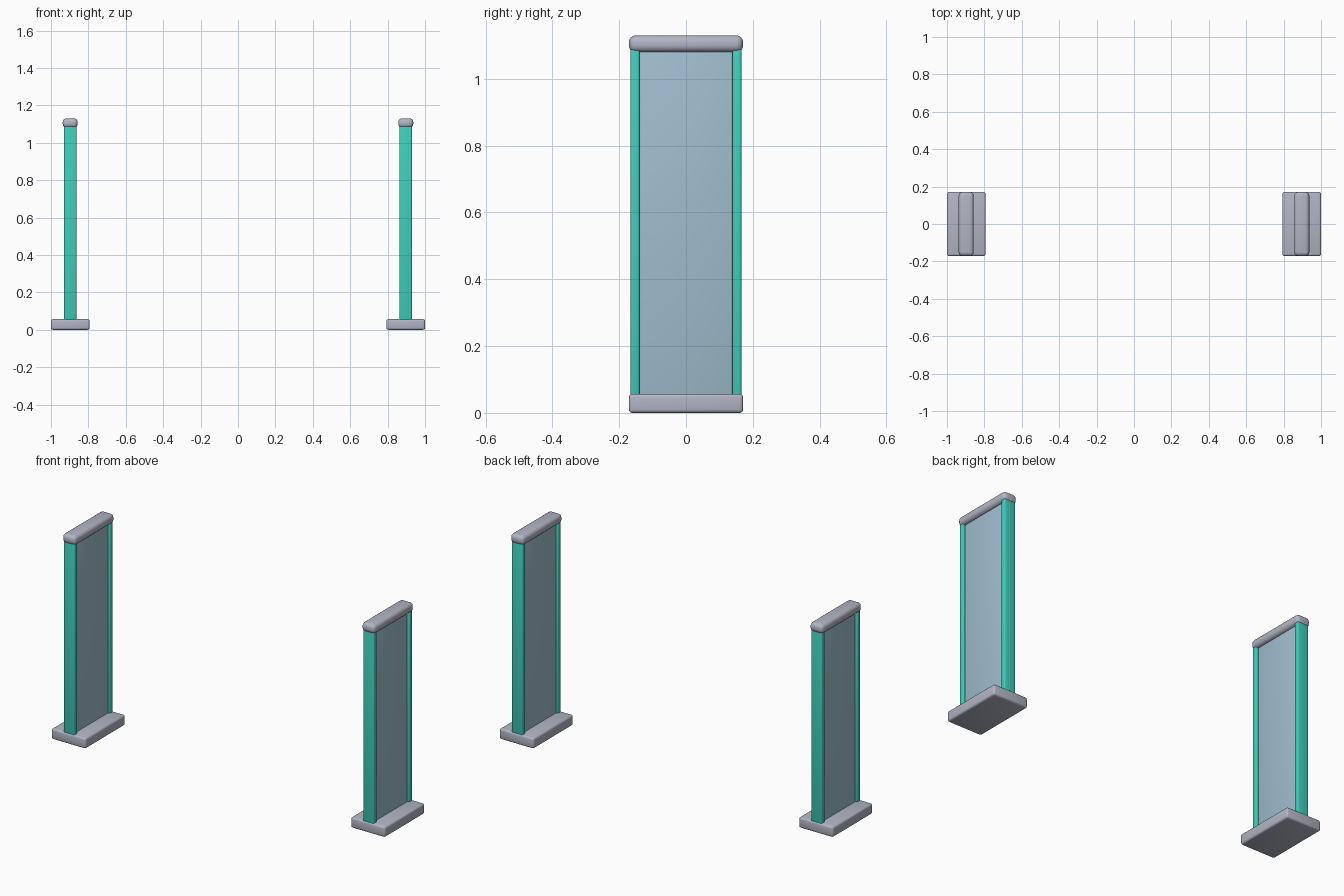
import bpy

if "Cube" in bpy.data.objects:
    bpy.data.objects.remove(bpy.data.objects["Cube"])


def material(name, rgb):
    m = bpy.data.materials.new(name)
    m.diffuse_color = (*rgb, 1)
    m.use_nodes = True
    m.node_tree.nodes["Principled BSDF"].inputs["Base Color"].default_value = m.diffuse_color
    return m


grey = material("pale grey", (0.445, 0.462, 0.552))
teal = material("teal", (0.051, 0.62, 0.50))
glass = material("pale blue glass", (0.352, 0.515, 0.624))


def rounded_box(name, lo, hi, radius, mat, segments=3):
    """Box between two corners with rounded edges."""
    bpy.ops.mesh.primitive_cube_add(
        size=1, location=[(a + b) / 2 for a, b in zip(lo, hi)])
    ob = bpy.context.object
    ob.name = name
    ob.scale = [b - a for a, b in zip(lo, hi)]
    bpy.ops.object.transform_apply(location=False, rotation=False, scale=True)
    mod = ob.modifiers.new("rounding", 'BEVEL')
    mod.width = radius
    mod.segments = segments
    mod.limit_method = 'NONE'
    bpy.ops.object.modifier_apply(modifier=mod.name)
    ob.data.materials.append(mat)
    bpy.ops.object.shade_smooth_by_angle(angle=0.6)
    return ob


for side, s in (("left", -1), ("right", 1)):
    x = s * 0.897
    # foot plate and top cap
    rounded_box(side + "_base", (x - 0.103, -0.171, 0), (x + 0.103, 0.171, 0.057), 0.01, grey)
    rounded_box(side + "_cap", (x - 0.04, -0.171, 1.08), (x + 0.04, 0.171, 1.13), 0.02, grey, 4)
    # clear panel between the uprights
    rounded_box(side + "_panel", (x - 0.022, -0.141, 0.05), (x + 0.022, 0.141, 1.085), 0.008, glass)
    # front and back uprights
    for end, e in (("front", -1), ("back", 1)):
        ys = sorted((e * 0.139, e * 0.166))
        rounded_box(f"{side}_{end}_upright", (x - 0.033, ys[0], 0.05),
                    (x + 0.033, ys[1], 1.09), 0.006, teal)
